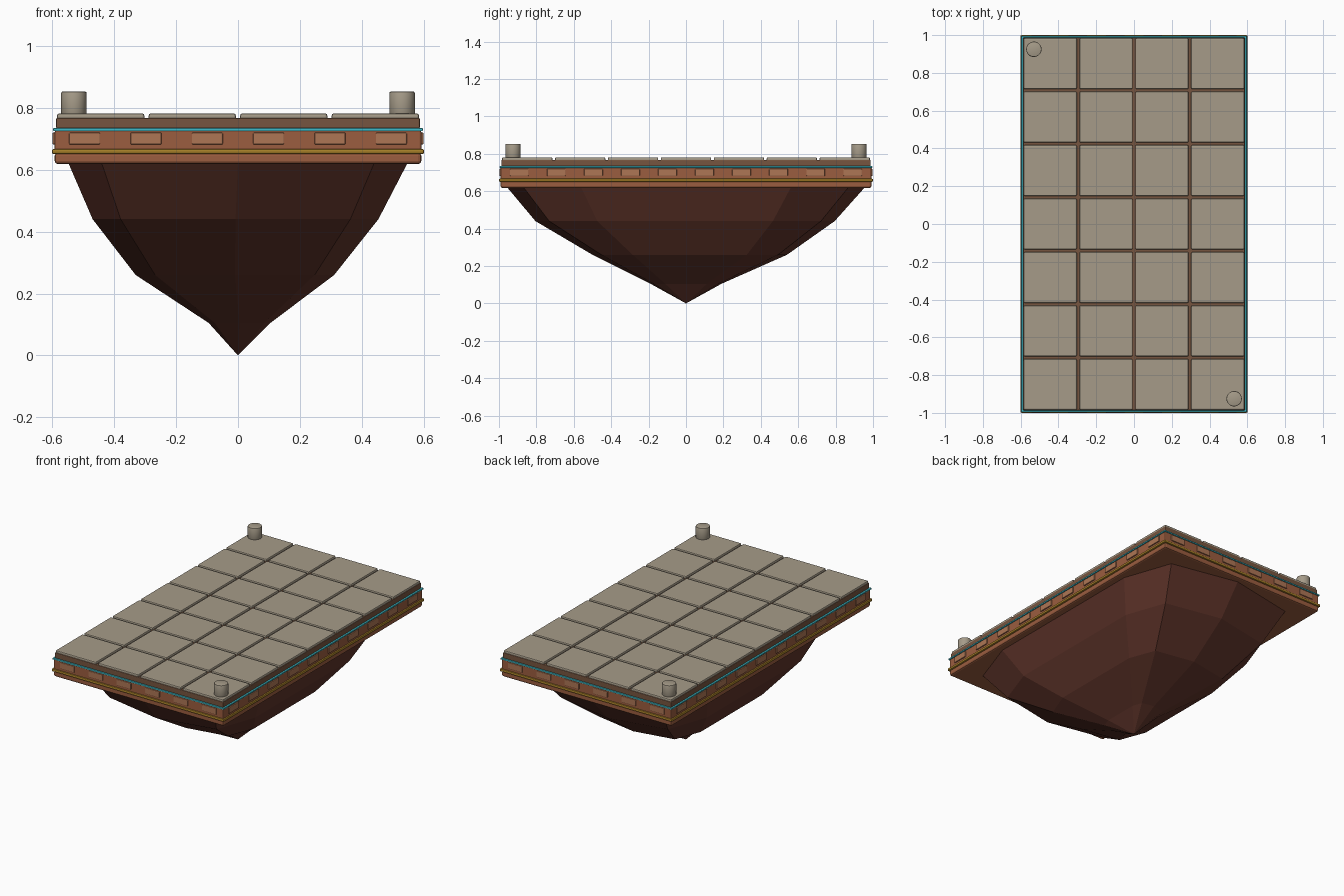
import bpy, bmesh
from math import cos, sin, pi, copysign

if "Cube" in bpy.data.objects:
    bpy.data.objects.remove(bpy.data.objects["Cube"])


def material(name, rgb):
    m = bpy.data.materials.new(name)
    m.diffuse_color = (*rgb, 1)
    m.use_nodes = True
    m.node_tree.nodes["Principled BSDF"].inputs["Base Color"].default_value = m.diffuse_color
    return m


STONE = material("stone", (0.38, 0.33, 0.25))
MORTAR = material("mortar", (0.18, 0.09, 0.05))
CLAY = material("clay", (0.33, 0.11, 0.05))
BRICK = material("brick", (0.42, 0.18, 0.09))
GOLD = material("gold", (0.36, 0.20, 0.02))
CYAN = material("cyan", (0.05, 0.50, 0.58))
ROCK = material("rock", (0.12, 0.036, 0.024))


def finish(bm, name, mat):
    mesh = bpy.data.meshes.new(name)
    bm.to_mesh(mesh)
    bm.free()
    mesh.materials.append(mat)
    ob = bpy.data.objects.new(name, mesh)
    bpy.context.collection.objects.link(ob)
    return ob


def box(name, mat, x, y, z, bevel=0.0, segments=2):
    """Bevelled box from (min, max) ranges."""
    bm = bmesh.new()
    bmesh.ops.create_cube(bm, size=1)
    for v in bm.verts:
        v.co = [r[0] + (c + 0.5) * (r[1] - r[0]) for c, r in zip(v.co, (x, y, z))]
    if bevel:
        bmesh.ops.bevel(bm, geom=bm.edges[:], offset=bevel, segments=segments,
                        profile=0.5, affect='EDGES')
    return finish(bm, name, mat)


def layer(name, mat, hx, hy, z0, z1, bevel):
    return box(name, mat, (-hx, hx), (-hy, hy), (z0, z1), bevel)


# Stacked layers of the platform
layer("lower_rim", CLAY, 0.592, 0.992, 0.618, 0.655, 0.010)
layer("gold_trim", GOLD, 0.601, 1.0, 0.650, 0.667, 0.006)
layer("clay_band", CLAY, 0.592, 0.992, 0.660, 0.727, 0.006)
layer("cyan_strip", CYAN, 0.597, 0.996, 0.725, 0.734, 0.002)
layer("mortar_slab", MORTAR, 0.587, 0.987, 0.732, 0.767, 0.004)

# Paving tiles, 4 by 7
NX, NY, PX, PY, GAP = 4, 7, 0.2955, 0.283, 0.014
for i in range(NX):
    for j in range(NY):
        cx, cy = (i - (NX - 1) / 2) * PX, (j - (NY - 1) / 2) * PY
        hx, hy = (PX - GAP) / 2, (PY - GAP) / 2
        box("paving_tile", STONE, (cx - hx, cx + hx), (cy - hy, cy + hy),
            (0.760, 0.781), 0.006)

# Raised bricks around the band
for side in (-1, 1):
    for i in range(6):
        c = (i - 2.5) * 0.198
        y = sorted((side * 0.97, side * 0.998))
        box("end_brick", BRICK, (c - 0.05, c + 0.05), y, (0.681, 0.720), 0.004)
    for j in range(10):
        c = (j - 4.5) * 0.198
        x = sorted((side * 0.57, side * 0.599))
        box("side_brick", BRICK, x, (c - 0.05, c + 0.05), (0.681, 0.720), 0.004)

# Two corner posts on opposite corners
for px, py in ((-0.53, 0.925), (0.53, -0.925)):
    bm = bmesh.new()
    bmesh.ops.create_cone(bm, cap_ends=True, segments=20, radius1=0.041,
                          radius2=0.041, depth=0.075)
    rims = [e for e in bm.edges if abs(e.verts[0].co.z - e.verts[1].co.z) < 1e-4]
    bmesh.ops.bevel(bm, geom=rims, offset=0.005, segments=2, profile=0.5, affect='EDGES')
    bmesh.ops.translate(bm, verts=bm.verts, vec=(px, py, 0.815))
    ob = finish(bm, "corner_post", STONE)
    bpy.context.view_layer.objects.active = ob
    ob.select_set(True)
    bpy.ops.object.shade_smooth_by_angle(angle=0.7)
    ob.select_set(False)

# Faceted rock: ten-sided rounded-rectangle rings (half x, half y, shift x, shift y, z)
RINGS = [(0.562, 0.96, 0, 0, 0.625), (0.472, 0.80, -0.008, -0.005, 0.44),
         (0.328, 0.52, -0.01, 0.02, 0.26), (0.102, 0.19, 0.005, 0, 0.105)]


def squarish(t):
    return copysign(abs(t) ** 0.454, t) if abs(t) > 1e-6 else 0.0


bm = bmesh.new()
loops = []
for hx, hy, sx, sy, z in RINGS:
    loops.append([bm.verts.new((sx + hx * squarish(cos(pi / 2 + k * pi / 5)),
                                sy + hy * squarish(sin(pi / 2 + k * pi / 5)), z))
                  for k in range(10)])
tip = bm.verts.new((0, 0, 0))
bm.faces.new(loops[0])
for k in range(10):
    n = (k + 1) % 10
    for a, b in zip(loops, loops[1:]):
        bm.faces.new((a[k], b[k], b[n], a[n]))
    bm.faces.new((loops[-1][k], tip, loops[-1][n]))
bmesh.ops.recalc_face_normals(bm, faces=bm.faces)
finish(bm, "rock_underside", ROCK)
